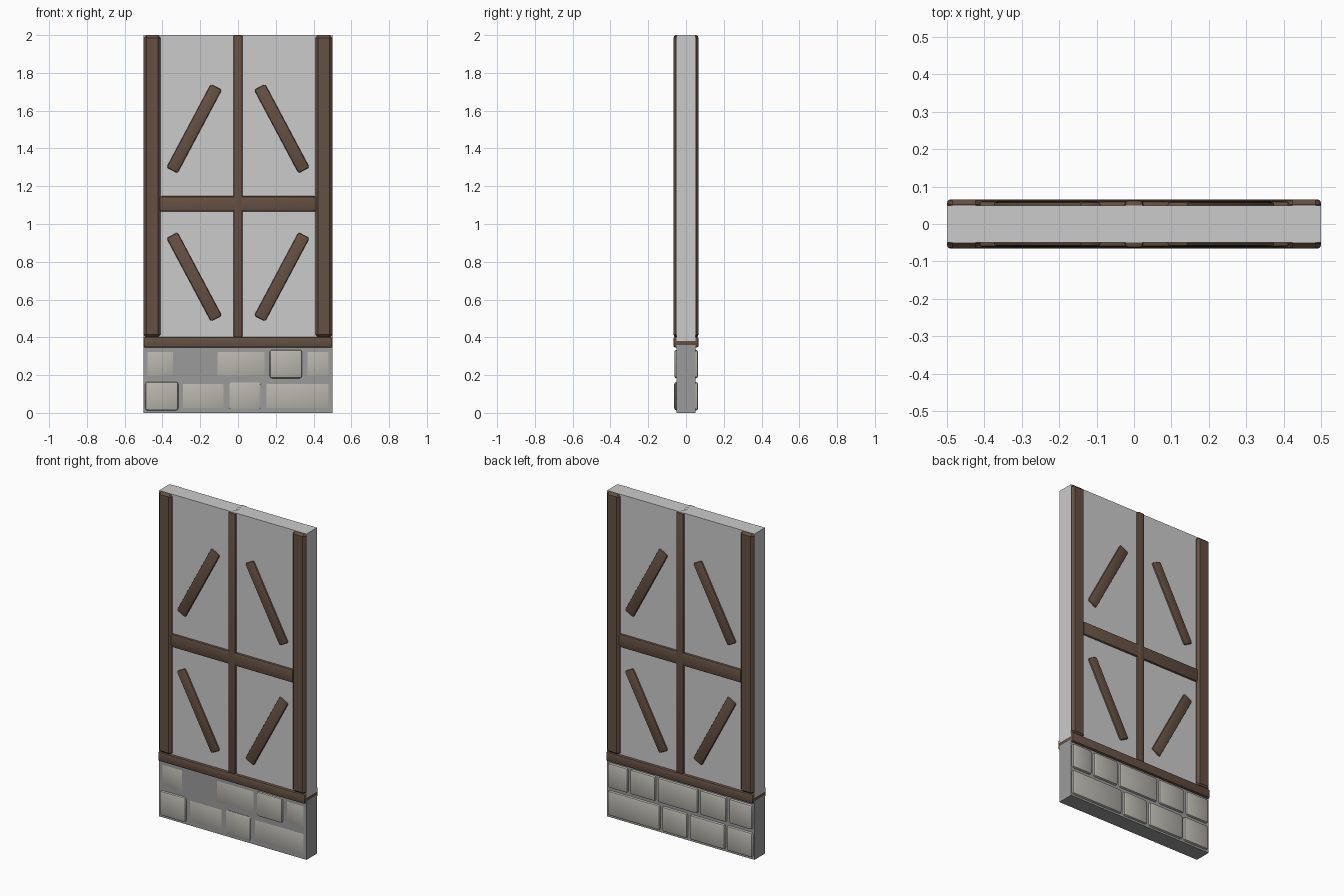
import bpy
import math

if "Cube" in bpy.data.objects:
    bpy.data.objects.remove(bpy.data.objects["Cube"])


def material(name, rgb):
    m = bpy.data.materials.new(name)
    m.diffuse_color = (*rgb, 1)
    m.use_nodes = True
    m.node_tree.nodes["Principled BSDF"].inputs["Base Color"].default_value = m.diffuse_color
    return m


WOOD = material("wood", (0.13, 0.08, 0.055))
STONE = material("stone", (0.48, 0.47, 0.42))
MORTAR = material("mortar", (0.33, 0.33, 0.33))


def box(name, x, y, z, mat=None, bevel=0.0, segments=2, angle=0.0):
    """Box between (min, max) pairs, optionally bevelled and tilted about y."""
    bpy.ops.mesh.primitive_cube_add(
        size=1, location=[(a + b) / 2 for a, b in (x, y, z)], rotation=(0, angle, 0))
    ob = bpy.context.object
    ob.name = name
    ob.scale = [b - a for a, b in (x, y, z)]
    bpy.ops.object.transform_apply(location=False, rotation=False, scale=True)
    if mat:
        ob.data.materials.append(mat)
    if bevel:
        mod = ob.modifiers.new("bevel", 'BEVEL')
        mod.width = bevel
        mod.segments = segments
        bpy.ops.object.modifier_apply(modifier=mod.name)
        bpy.ops.object.shade_smooth_by_angle(angle=math.radians(30))
    return ob


# Wall cores
box("plaster_wall", (-0.5, 0.5), (-0.05, 0.05), (0.38, 2.0))
box("stone_base", (-0.5, 0.5), (-0.05, 0.05), (0.0, 0.36), MORTAR)

# Timber frame, each beam running through the wall
D = (-0.066, 0.066)
box("sill_beam", (-0.5, 0.5), D, (0.345, 0.403), WOOD, 0.01)
box("middle_post", (-0.025, 0.025), (-0.064, 0.064), (0.4, 2.0), WOOD, 0.01)
box("cross_beam", (-0.415, 0.415), (-0.062, 0.062), (1.065, 1.147), WOOD, 0.01)
for side, s in (("left", -1), ("right", 1)):
    xs = sorted((s * 0.41, s * 0.4995))
    box(side + "_post", xs, D, (0.4, 1.9995), WOOD, 0.014, 1)
    # Diagonal braces lean inward above the cross beam and outward below it
    for level, zc, t in (("upper", 1.505, -1), ("lower", 0.72, 1)):
        xc = s * 0.232
        box(f"{level}_{side}_brace", (xc - 0.033, xc + 0.033), (-0.06, 0.06),
            (zc - 0.25, zc + 0.25), WOOD, 0.01, 2, s * t * math.radians(28))

# Stones: x range and front face depth (some lie flush or sunk in front)
ROWS = {
    "lower": ((0.012, 0.165), ((-0.492, -0.315, 0.063), (-0.305, -0.065, 0.0505),
                               (-0.048, 0.122, 0.056), (0.138, 0.493, 0.0505))),
    "upper": ((0.182, 0.335), ((-0.491, -0.332, 0.0505), (-0.315, -0.135, 0.047),
                               (-0.12, 0.152, 0.0505), (0.167, 0.34, 0.062),
                               (0.355, 0.493, 0.0505))),
}
for row, (z, stones) in ROWS.items():
    for i, (x0, x1, depth) in enumerate(stones, 1):
        box(f"{row}_stone_{i}", (x0, x1), (-depth, 0.064), z, STONE, 0.014, 2)
